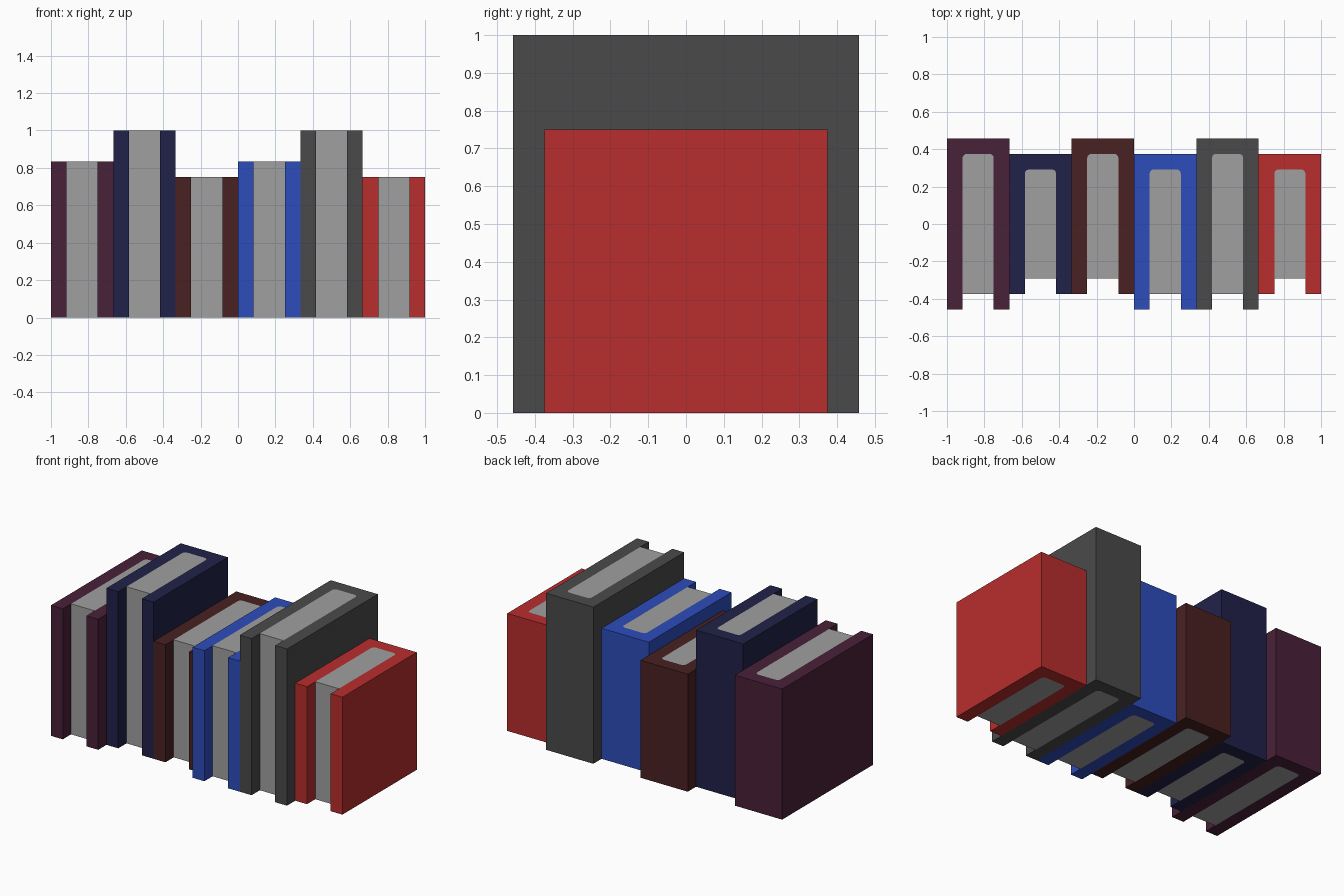
import bpy, bmesh, math

if "Cube" in bpy.data.objects:
    bpy.data.objects.remove(bpy.data.objects["Cube"])

U = 1 / 12          # cover thickness
W = 4 * U           # book width


def material(name, rgb):
    def lin(c):
        c /= 255
        return c / 12.92 if c <= 0.04045 else ((c + 0.055) / 1.055) ** 2.4
    m = bpy.data.materials.new(name)
    m.diffuse_color = (*[lin(c) for c in rgb], 1)
    m.use_nodes = True
    m.node_tree.nodes["Principled BSDF"].inputs["Base Color"].default_value = m.diffuse_color
    return m


def prism(name, outline, height, mat):
    """Extrude a counter-clockwise outline from z = 0 up to height."""
    bm = bmesh.new()
    face = bm.faces.new([bm.verts.new((x, y, 0)) for x, y in outline])
    top = bmesh.ops.extrude_face_region(bm, geom=[face], use_keep_orig=True)["geom"]
    bmesh.ops.translate(bm, vec=(0, 0, height),
                        verts=[g for g in top if isinstance(g, bmesh.types.BMVert)])
    bmesh.ops.recalc_face_normals(bm, faces=bm.faces[:])
    mesh = bpy.data.meshes.new(name)
    bm.to_mesh(mesh)
    bm.free()
    mesh.materials.append(mat)
    ob = bpy.data.objects.new(name, mesh)
    bpy.context.collection.objects.link(ob)
    return ob


def rounded_back(x0, x1, y, r=0.022, n=3):
    """Rounded corners at the spine end, from right to left."""
    pts = []
    for cx, start in ((x1 - r, 0), (x0 + r, 90)):
        for i in range(n + 1):
            a = math.radians(start + 90 * i / n)
            pts.append((cx + r * math.cos(a), y - r + r * math.sin(a)))
    return pts


paper = material("paper grey", (160, 160, 160))

# colour name, rgb, front y, back y, height (in twelfths)
books = [
    ("plum", (73, 33, 57), -5.5, 5.5, 10),
    ("navy", (33, 33, 73), -4.5, 4.5, 12),
    ("brown", (73, 33, 33), -4.5, 5.5, 9),
    ("blue", (45, 77, 188), -5.5, 4.5, 10),
    ("charcoal", (74, 74, 74), -5.5, 5.5, 12),
    ("red", (185, 45, 45), -4.5, 4.5, 9),
]

for i, (name, rgb, front, back, h) in enumerate(books):
    x0 = -1 + i * W
    x1, a, b = x0 + W, x0 + U, x0 + W - U
    y0, y1 = front * U, back * U
    curve = rounded_back(a, b, y1 - U)
    # U-shaped cover with spine at the back
    cover = [(x0, y0), (a, y0)] + curve[::-1] + [(b, y0), (x1, y0), (x1, y1), (x0, y1)]
    prism(name + "_book_cover", cover, h * U, material(name, rgb))
    # page block, set back from the front edge
    prism(name + "_book_pages", [(a, y0 + U), (b, y0 + U)] + curve, h * U, paper)
